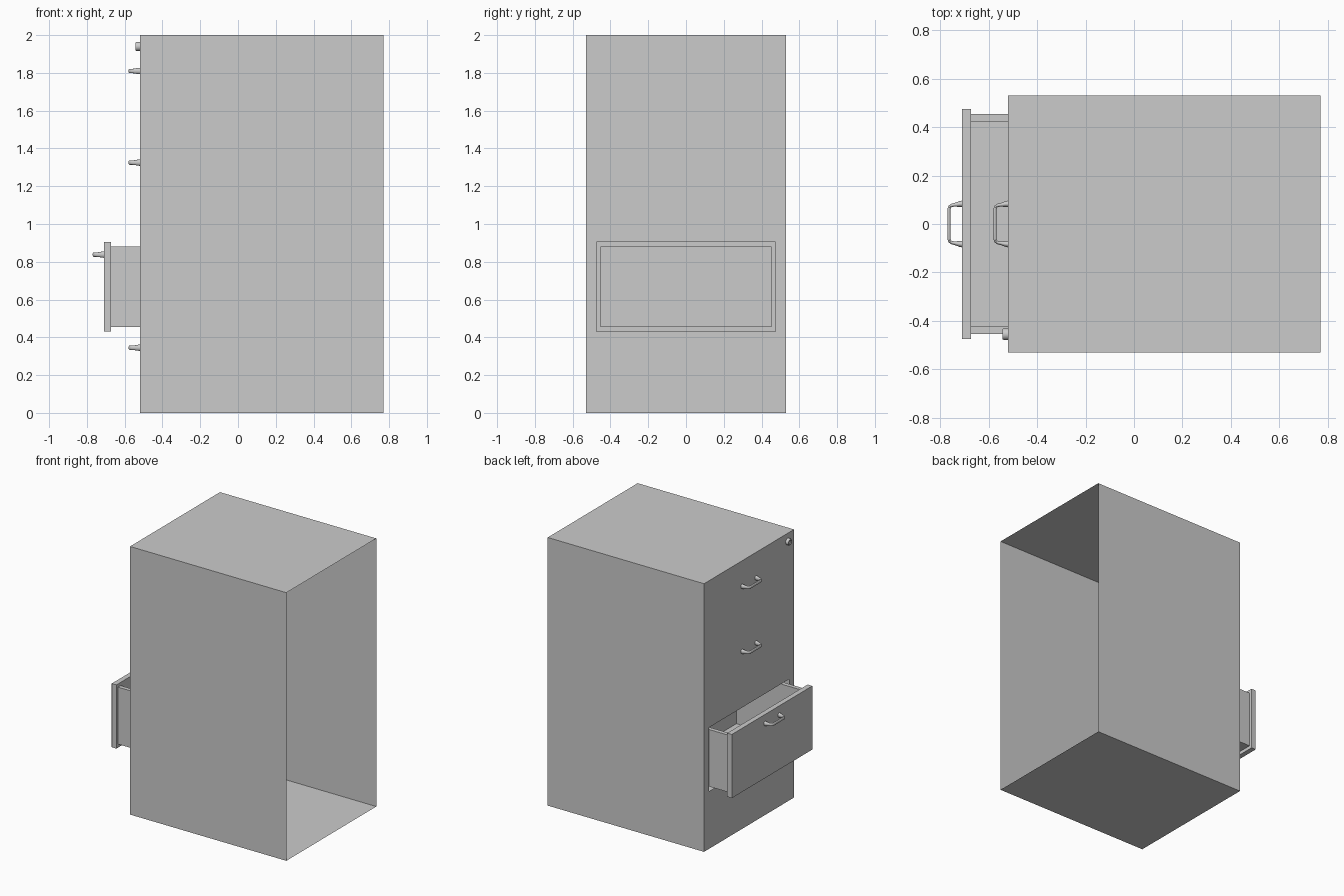
import bpy, bmesh, math
from mathutils import Vector, Matrix

if "Cube" in bpy.data.objects:
    bpy.data.objects.remove(bpy.data.objects["Cube"])

FRONT, BACK, HALF_W, TOP = -0.52, 0.77, 0.53, 2.0      # cabinet shell
HOLE_Y, HOLE_Z0, HOLE_Z1 = 0.474, 0.43, 0.905          # drawer opening
SLIDE = -0.19                                          # open drawer offset


def finish(name, bm, smooth=False):
    bmesh.ops.recalc_face_normals(bm, faces=bm.faces)
    mesh = bpy.data.meshes.new(name)
    bm.to_mesh(mesh)
    bm.free()
    obj = bpy.data.objects.new(name, mesh)
    bpy.context.collection.objects.link(obj)
    if smooth:
        bpy.ops.object.select_all(action='DESELECT')
        obj.select_set(True)
        bpy.context.view_layer.objects.active = obj
        bpy.ops.object.shade_smooth_by_angle(angle=math.radians(40))
    return obj


def add_box(bm, lo, hi):
    lo, hi = Vector(lo), Vector(hi)
    mat = Matrix.Translation((lo + hi) / 2) @ Matrix.Diagonal((*(hi - lo), 1))
    bmesh.ops.create_cube(bm, size=1, matrix=mat)


def rect_loop(bm, x, w, z0, z1):
    return [bm.verts.new((x, y, z)) for y, z in
            ((-w, z0), (w, z0), (w, z1), (-w, z1))]


def bridge(bm, a, b):
    n = len(a)
    for i in range(n):
        j = (i + 1) % n
        bm.faces.new((a[i], a[j], b[j], b[i]))


# Cabinet: thin sheet shell, open at the back, with one drawer opening
bm = bmesh.new()
rear = rect_loop(bm, BACK, HALF_W, 0, TOP)
front = rect_loop(bm, FRONT, HALF_W, 0, TOP)
hole = rect_loop(bm, FRONT, HOLE_Y, HOLE_Z0, HOLE_Z1)
bridge(bm, rear, front)
bridge(bm, front, hole)
finish("cabinet_shell", bm)

# Open drawer: front panel
bm = bmesh.new()
add_box(bm, (-0.71, -HOLE_Y, HOLE_Z0), (-0.672, HOLE_Y, HOLE_Z1))
finish("drawer_front", bm)

# Open drawer: tray of floor, two sides and a back
X0, X1, W, T, Z0, Z1 = -0.672, -0.09, 0.453, 0.031, 0.455, 0.88
bm = bmesh.new()
add_box(bm, (X0, -W, Z0), (X1, W, Z0 + T))
add_box(bm, (X1 - T, -W + T, Z0 + T), (X1, W - T, Z1))
for y in (-W, W - T):
    add_box(bm, (X0, y, Z0 + T), (X1, y + T, Z1))
finish("drawer_tray", bm)

# Handle half path: (outward distance, y, width, height)
HALF = [(0.0, 0.083, 0.027, 0.034), (0.012, 0.082, 0.023, 0.031),
        (0.030, 0.079, 0.015, 0.025), (0.042, 0.077, 0.013, 0.023),
        (0.050, 0.072, 0.013, 0.023), (0.0535, 0.062, 0.013, 0.023),
        (0.0535, 0.030, 0.013, 0.023)]
PATH = HALF + [(d, -y, w, h) for d, y, w, h in reversed(HALF)]


def handle(name, x, z, sides=16):
    bm = bmesh.new()
    rings = []
    for i, (d, y, w, h) in enumerate(PATH):
        a, b = PATH[max(i - 1, 0)], PATH[min(i + 1, len(PATH) - 1)]
        t = Vector((-(b[0] - a[0]), b[1] - a[1], 0)).normalized()
        if i in (0, len(PATH) - 1):                    # feet lie flat on the panel
            t = Vector((1, 0, 0)) * (-1 if i == 0 else 1)
        side = Vector((-t.y, t.x, 0))
        ring = []
        for k in range(sides):
            ang = 2 * math.pi * k / sides
            p = Vector((x - d, y, z)) + side * (w / 2 * math.cos(ang))
            p.z += h / 2 * math.sin(ang)
            ring.append(bm.verts.new(p))
        rings.append(ring)
    for a, b in zip(rings, rings[1:]):
        bridge(bm, a, b)
    bm.faces.new(rings[0])
    bm.faces.new(rings[-1])
    finish(name, bm, True)


# Pull handles, one per drawer; the third drawer is open
for i, z in enumerate((1.81, 1.325, 0.838, 0.345)):
    handle(f"handle_{i + 1}", FRONT + (SLIDE if i == 2 else 0), z)

# Lock barrel with a recessed keyway face
bm = bmesh.new()
rings = []
for x, r in ((FRONT, 0.024), (-0.538, 0.024), (-0.542, 0.021),
             (-0.542, 0.014), (-0.536, 0.013)):
    rings.append([bm.verts.new((x, -0.455 + r * math.cos(k * math.pi / 12),
                                1.94 + r * math.sin(k * math.pi / 12)))
                  for k in range(24)])
for a, b in zip(rings, rings[1:]):
    bridge(bm, a, b)
bm.faces.new(rings[0])
bm.faces.new(rings[-1])
finish("lock", bm, True)
